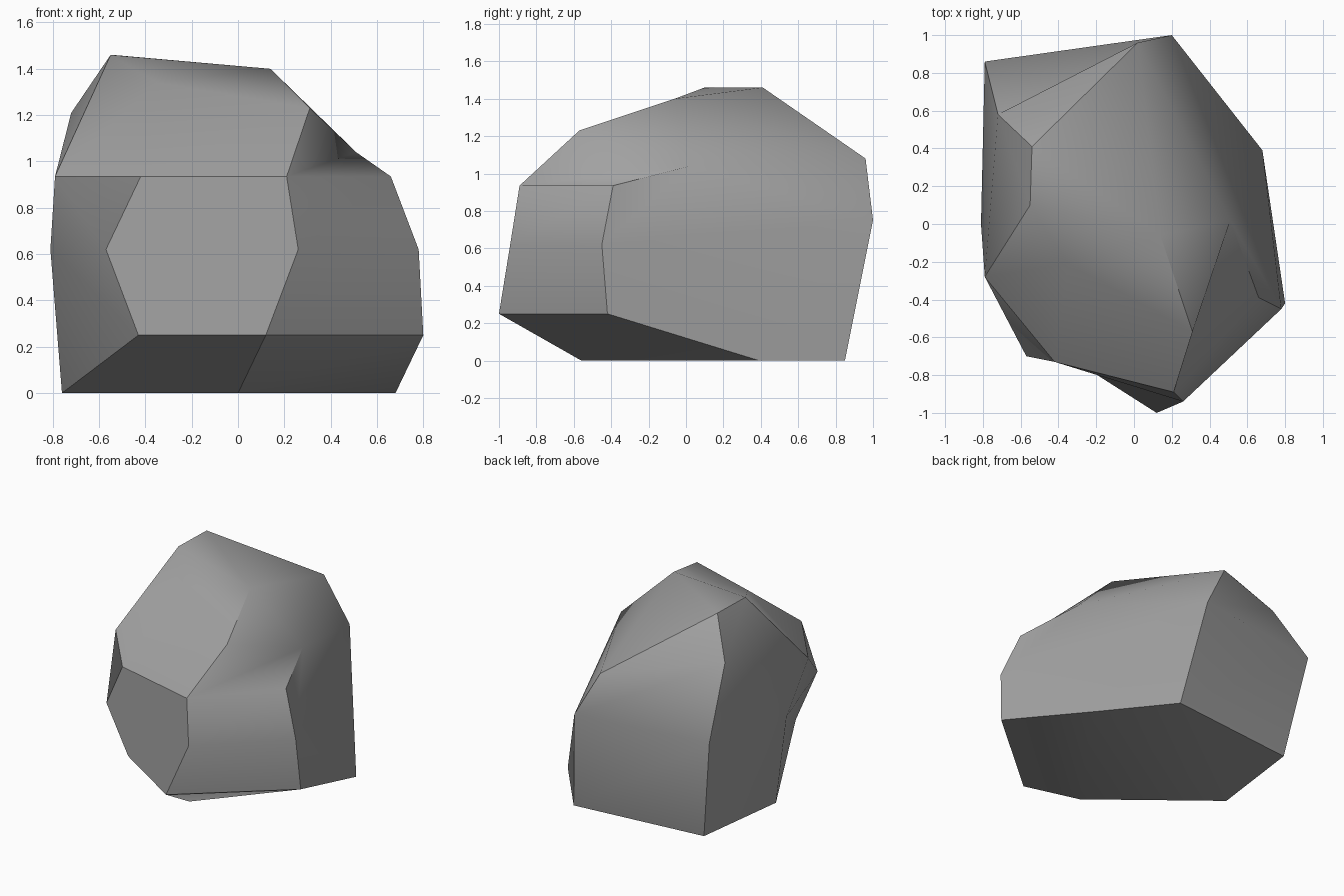
import bpy
import bmesh
import math

# Remove the default cube only
cube = bpy.data.objects.get("Cube")
if cube:
    bpy.data.objects.remove(cube, do_unlink=True)


def flat_material(name, colour):
    mat = bpy.data.materials.new(name)
    mat.use_nodes = True
    mat.diffuse_color = colour
    shader = next(n for n in mat.node_tree.nodes if n.type == "BSDF_PRINCIPLED")
    shader.inputs["Base Color"].default_value = colour
    shader.inputs["Roughness"].default_value = 0.9
    return mat


# Named corners of the boulder
corners = dict(
    # base on the ground
    base_front=(0, -.56, 0), base_right=(.68, .39, 0), base_back=(.31, .85, 0),
    base_corner=(-.67, .75, 0), base_left=(-.76, .05, 0),
    # front facet
    front_peak=(.21, -.89, .935), front_side=(.26, -.94, .62), front_toe=(.12, -1, .25),
    front_heel=(-.43, -.65, .25), front_edge=(-.57, -.7, .62), front_brow=(-.42, -.73, .935),
    # right flank
    right_toe=(.8, -.42, .25), right_mid=(.78, -.45, .62),
    right_brow=(.66, -.39, .935), right_top=(.51, .02, 1.04),
    # back and left flank
    back_top=(.02, .96, 1.08), back_mid=(.2, 1, .75), back_corner=(-.79, .86, .75),
    left_top=(-.72, .58, 1.21), left_brow=(-.79, -.28, .935), left_mid=(-.81, 0, .62),
    # crown
    crown_front=(-.55, .1, 1.46), crown_back=(-.54, .41, 1.46), crown_dip=(-.35, -.21, 1.34),
    crown_right=(.14, -.06, 1.4), crown_nose=(.31, -.57, 1.23),
)

# Facets of the boulder, each as a loop of corners
facets = [
    # underside and sloping toe
    "base_front base_right base_back base_corner base_left",
    "base_front base_left front_heel front_toe",
    "base_front front_toe right_toe base_right",
    # front
    "front_peak front_side front_toe front_heel front_edge front_brow",
    "front_peak crown_nose crown_dip crown_front left_brow front_brow",
    "left_brow front_brow front_edge left_mid",
    "left_mid front_edge front_heel base_left",
    # front right, a smooth bend
    "front_toe right_toe right_mid front_side",
    "front_side right_mid right_brow front_peak",
    "front_peak right_brow right_top crown_nose",
    # right flank
    "right_toe right_mid back_mid base_back base_right",
    "right_mid right_brow right_top back_mid",
    "right_top back_top back_mid",
    # crown
    "crown_nose right_top crown_right",
    "crown_right right_top back_top",
    "crown_dip crown_nose crown_right",
    "crown_front crown_dip crown_right",
    "crown_front crown_right crown_back",
    "crown_back crown_right back_top",
    "crown_back left_top back_top",
    # back
    "left_top back_corner back_mid back_top",
    "back_corner back_mid base_back base_corner",
    # left flank
    "back_corner base_corner base_left left_mid",
    "back_corner left_mid left_brow left_top",
    "left_top left_brow crown_front crown_back",
]

bm = bmesh.new()
verts = {name: bm.verts.new(co) for name, co in corners.items()}
for loop in facets:
    bm.faces.new([verts[name] for name in loop.split()])
bmesh.ops.recalc_face_normals(bm, faces=bm.faces)

mesh = bpy.data.meshes.new("boulder")
bm.to_mesh(mesh)
bm.free()
mesh.materials.append(flat_material("stone grey", (.36, .36, .36, 1)))

boulder = bpy.data.objects.new("boulder", mesh)
bpy.context.collection.objects.link(boulder)

# Soft bends between shallow facets, crisp elsewhere
bpy.ops.object.select_all(action="DESELECT")
boulder.select_set(True)
bpy.context.view_layer.objects.active = boulder
bpy.ops.object.shade_smooth_by_angle(angle=math.radians(35))
